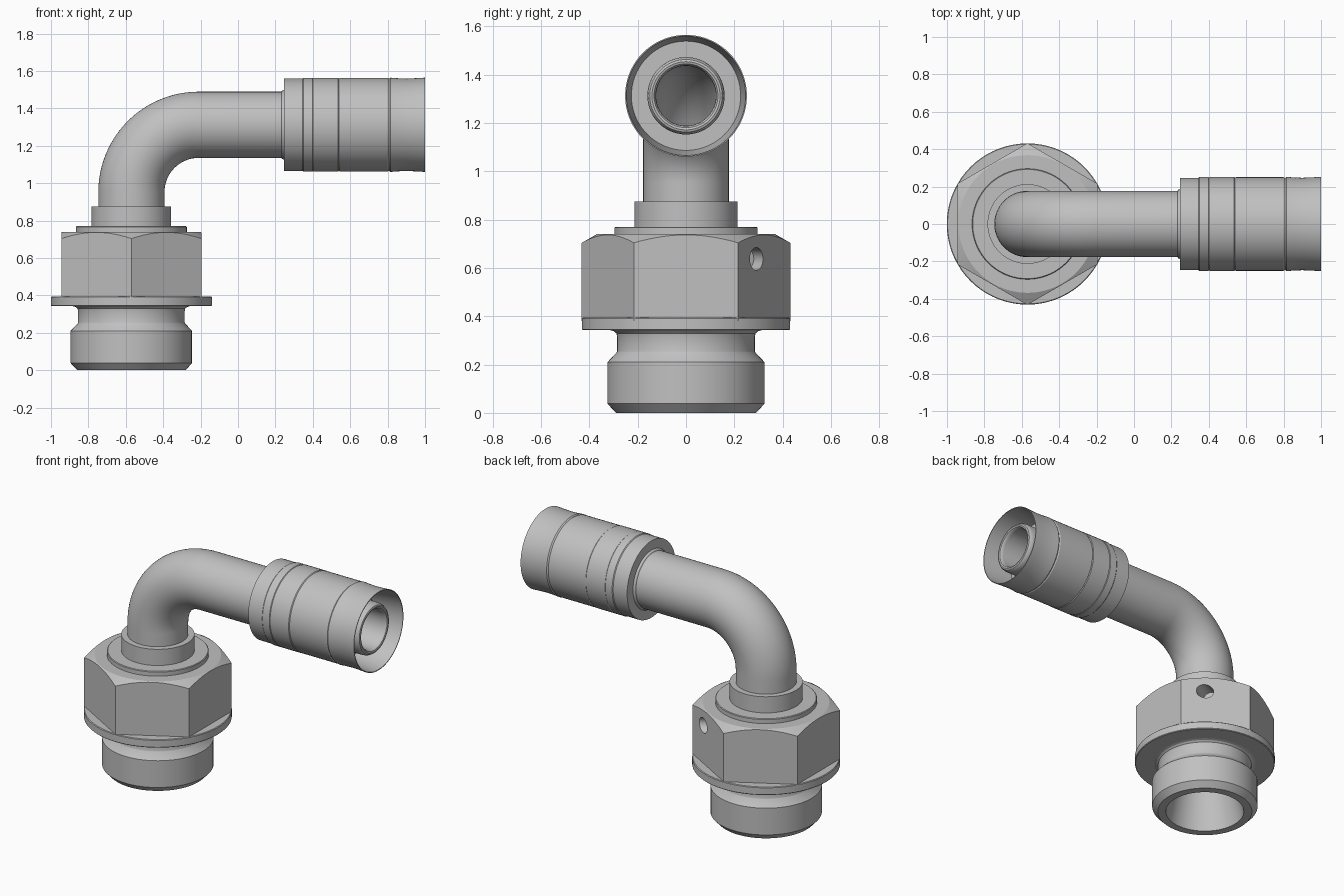
import bpy, bmesh, math
from mathutils import Vector, Matrix

if "Cube" in bpy.data.objects:
    bpy.data.objects.remove(bpy.data.objects["Cube"], do_unlink=True)

SEG = 72
AXIS_X = -0.57      # vertical axis of the nut
PIPE_Z = 1.312      # height of the horizontal pipe axis
BEND = 0.36         # bend radius of the pipe centre line

steel = bpy.data.materials.new("steel_grey")
STEEL = (0.53, 0.53, 0.53, 1)
steel.diffuse_color = STEEL
steel.use_nodes = True
steel.node_tree.nodes["Principled BSDF"].inputs["Base Color"].default_value = STEEL


def finish(name, bm, smooth=True):
    bmesh.ops.recalc_face_normals(bm, faces=bm.faces)
    mesh = bpy.data.meshes.new(name)
    bm.to_mesh(mesh)
    bm.free()
    mesh.materials.append(steel)
    obj = bpy.data.objects.new(name, mesh)
    bpy.context.collection.objects.link(obj)
    if smooth:
        shade(obj)
    return obj


def activate(obj):
    bpy.ops.object.select_all(action="DESELECT")
    obj.select_set(True)
    bpy.context.view_layer.objects.active = obj


def shade(obj):
    activate(obj)
    bpy.ops.object.shade_smooth_by_angle(angle=math.radians(25))


def skin(name, frames, smooth=True):
    """Closed loop of rings; each frame is (centre, side, up, radius)."""
    bm = bmesh.new()
    rings = []
    for centre, side, up, r in frames:
        ring = []
        for i in range(SEG):
            a = math.tau * i / SEG
            ring.append(bm.verts.new(centre + side * (r * math.cos(a)) + up * (r * math.sin(a))))
        rings.append(ring)
    for k, ring in enumerate(rings):
        nxt = rings[(k + 1) % len(rings)]
        for i in range(SEG):
            j = (i + 1) % SEG
            bm.faces.new((ring[i], ring[j], nxt[j], nxt[i]))
    return finish(name, bm, smooth)


X, Y, Z = Vector((1, 0, 0)), Vector((0, 1, 0)), Vector((0, 0, 1))


def lathe_z(name, profile, smooth=True):
    return skin(name, [(Vector((AXIS_X, 0, z)), X, Y, r) for r, z in profile], smooth)


def lathe_x(name, profile):
    return skin(name, [(Vector((x, 0, PIPE_Z)), Y, Z, r) for r, x in profile])


def boolean(obj, cutter, operation):
    mod = obj.modifiers.new(operation, "BOOLEAN")
    mod.operation = operation
    mod.solver = "EXACT"
    mod.object = cutter
    activate(obj)
    bpy.ops.object.modifier_apply(modifier=mod.name)
    bpy.data.objects.remove(cutter, do_unlink=True)


def solid(name, sides, r1, r2, depth, matrix):
    bm = bmesh.new()
    bmesh.ops.create_cone(bm, cap_ends=True, segments=sides, radius1=r1, radius2=r2,
                          depth=depth, matrix=matrix)
    return finish(name, bm, False)


# Threaded stud with relief groove and tapered seat inside
lathe_z("threaded_stud", [
    (0.24, 0), (0.29, 0), (0.325, 0.038), (0.325, 0.21), (0.287, 0.25), (0.285, 0.255),
    (0.285, 0.315), (0.288, 0.329), (0.298, 0.338), (0.312, 0.342), (0.312, 0.38),
    (0.125, 0.54)])

# Round flange under the nut
lathe_z("flange", [(0.29, 0.342), (0.427, 0.342), (0.431, 0.346), (0.431, 0.39),
                   (0.427, 0.394), (0.29, 0.394)])

# Hexagonal nut, corners pointing along x, top corners chamfered by a cone
nut = solid("hex_nut", 6, 0.432, 0.432, 0.36,
            Matrix.Translation((AXIS_X, 0, 0.56)))
tip = 0.74 + 0.368 * 0.57
cone = solid("chamfer_cutter", 96, 0.368 + 0.4 / 0.57, 0.368, 0.4,
             Matrix.Translation((AXIS_X, 0, 0.54)))
boolean(nut, cone, "INTERSECT")

# Blind hole near one nut corner
out = Vector((math.cos(math.pi / 6), 0.5, 0))
spot = Vector((AXIS_X + 0.259, 0.3, 0.637))
drill = solid("drill_cutter", 32, 0.047, 0.047, 0.24,
              Matrix.Translation(spot) @ out.to_track_quat("Z", "Y").to_matrix().to_4x4())
boolean(nut, drill, "DIFFERENCE")

# Open the nut core so the bore stays clear
core = solid("core_cutter", 48, 0.26, 0.26, 0.8, Matrix.Translation((AXIS_X, 0, 0.56)))
boolean(nut, core, "DIFFERENCE")
shade(nut)

# Stepped collar above the nut
lathe_z("collar", [(0.15, 0.70), (0.296, 0.70), (0.296, 0.766), (0.292, 0.77),
                   (0.213, 0.77), (0.213, 0.874), (0.15, 0.874)])

# Hollow bent pipe: outer wall forwards, bore backwards
path = [(Vector((AXIS_X, 0, 0.54)), X)]
for k in range(25):
    a = math.pi / 2 * k / 24
    side = Vector((math.cos(a), 0, -math.sin(a)))
    centre = Vector((AXIS_X + BEND, 0, PIPE_Z - BEND)) - side * BEND
    path.append((centre, side))
path.append((Vector((0.3, 0, PIPE_Z)), -Z))
skin("bent_pipe", [(c, s, Y, 0.177) for c, s in path]
     + [(c, s, Y, 0.124) for c, s in reversed(path)])

# Crimped sleeve with the hose nipple inside
lathe_x("crimp_sleeve", [
    (0.124, 0.29), (0.177, 0.232), (0.183, 0.236), (0.187, 0.246), (0.247, 0.246),
    (0.247, 0.345), (0.251, 0.35), (0.251, 0.398), (0.248, 0.402), (0.251, 0.407),
    (0.251, 0.535), (0.247, 0.54), (0.250, 0.545), (0.250, 0.80), (0.246, 0.807),
    (0.252, 0.815), (0.249, 0.85), (0.247, 0.90), (0.249, 0.95), (0.252, 1.0),
    (0.247, 1.0), (0.226, 0.80), (0.16, 0.80), (0.16, 0.94), (0.157, 0.957),
    (0.15, 0.968), (0.141, 0.971), (0.132, 0.968), (0.126, 0.958), (0.124, 0.945)])
